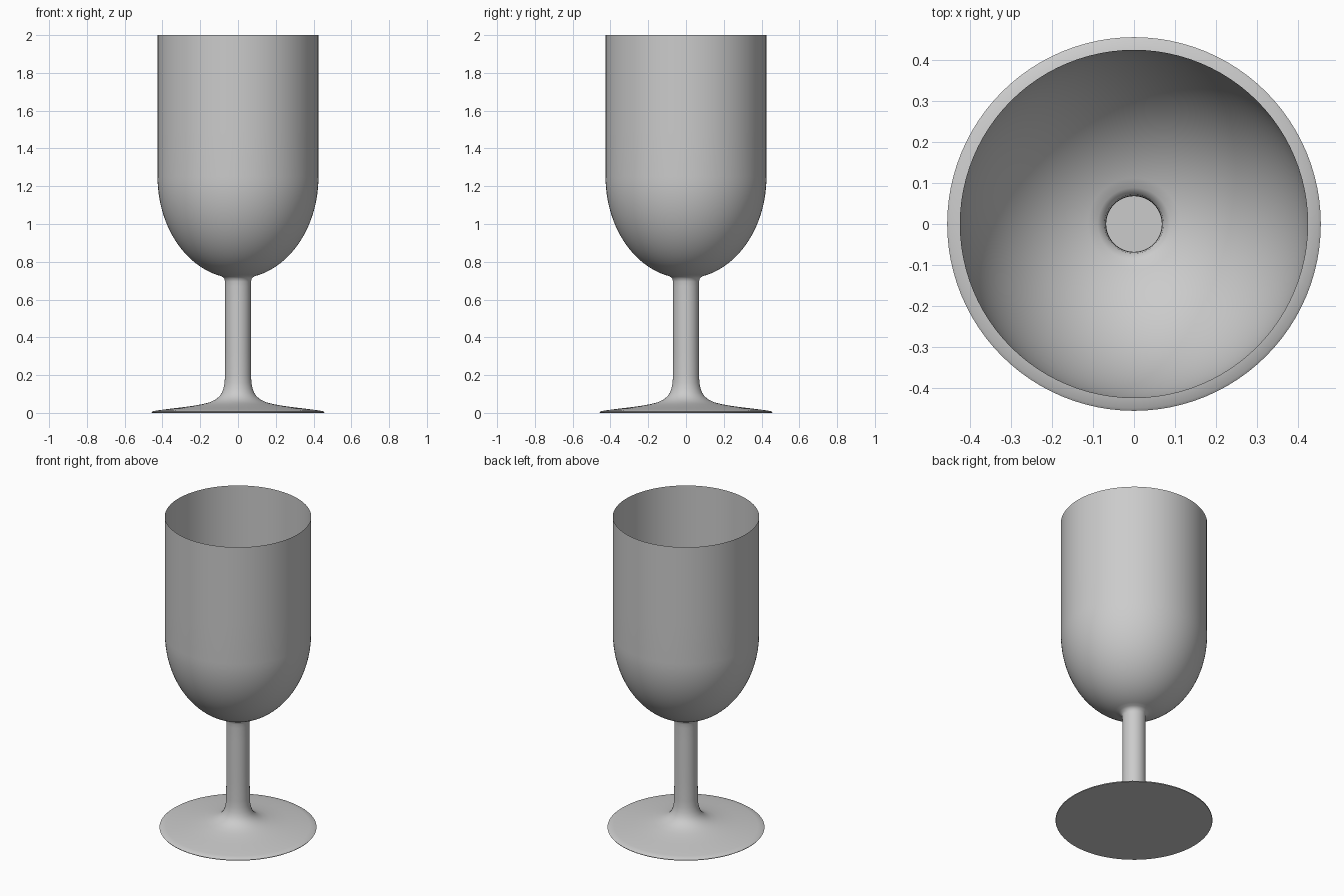
import bpy, bmesh, math

if "Cube" in bpy.data.objects:
    bpy.data.objects.remove(bpy.data.objects["Cube"])

SEG = 96

# foot: bottom edge, thin rim, sloping top and fillet into the stem
profile = [(0.455, 0.0), (0.457, 0.004), (0.45, 0.009), (0.42, 0.014), (0.36, 0.022),
           (0.30, 0.029), (0.24, 0.037), (0.19, 0.046), (0.15, 0.056), (0.12, 0.070),
           (0.10, 0.086), (0.086, 0.105), (0.077, 0.13), (0.071, 0.16), (0.069, 0.20)]
# hollow stem
profile += [(0.068, 0.32), (0.068, 0.45), (0.068, 0.58), (0.068, 0.67),
            (0.069, 0.695), (0.072, 0.712)]
# bowl: half-ellipse bottom and straight single-skin wall
A, B, ZC = 0.426, 0.538, 1.25
for i in range(25):
    t = math.radians(12 + 78 * i / 24)
    profile.append((A * math.sin(t), ZC - B * math.cos(t)))
profile += [(A, 1.5), (A, 1.75), (A, 2.0)]

# revolve the profile around z
bm = bmesh.new()
rings = []
for r, z in profile:
    rings.append([bm.verts.new((r * math.cos(2 * math.pi * k / SEG),
                                r * math.sin(2 * math.pi * k / SEG), z))
                  for k in range(SEG)])
for lo, hi in zip(rings, rings[1:]):
    for k in range(SEG):
        n = (k + 1) % SEG
        bm.faces.new((lo[k], lo[n], hi[n], hi[k]))
# flat underside
bm.faces.new(rings[0][::-1])

mesh = bpy.data.meshes.new("goblet")
bm.to_mesh(mesh)
bm.free()
obj = bpy.data.objects.new("goblet", mesh)
bpy.context.collection.objects.link(obj)
bpy.context.view_layer.objects.active = obj
obj.select_set(True)
bpy.ops.object.shade_smooth_by_angle(angle=math.radians(60))
